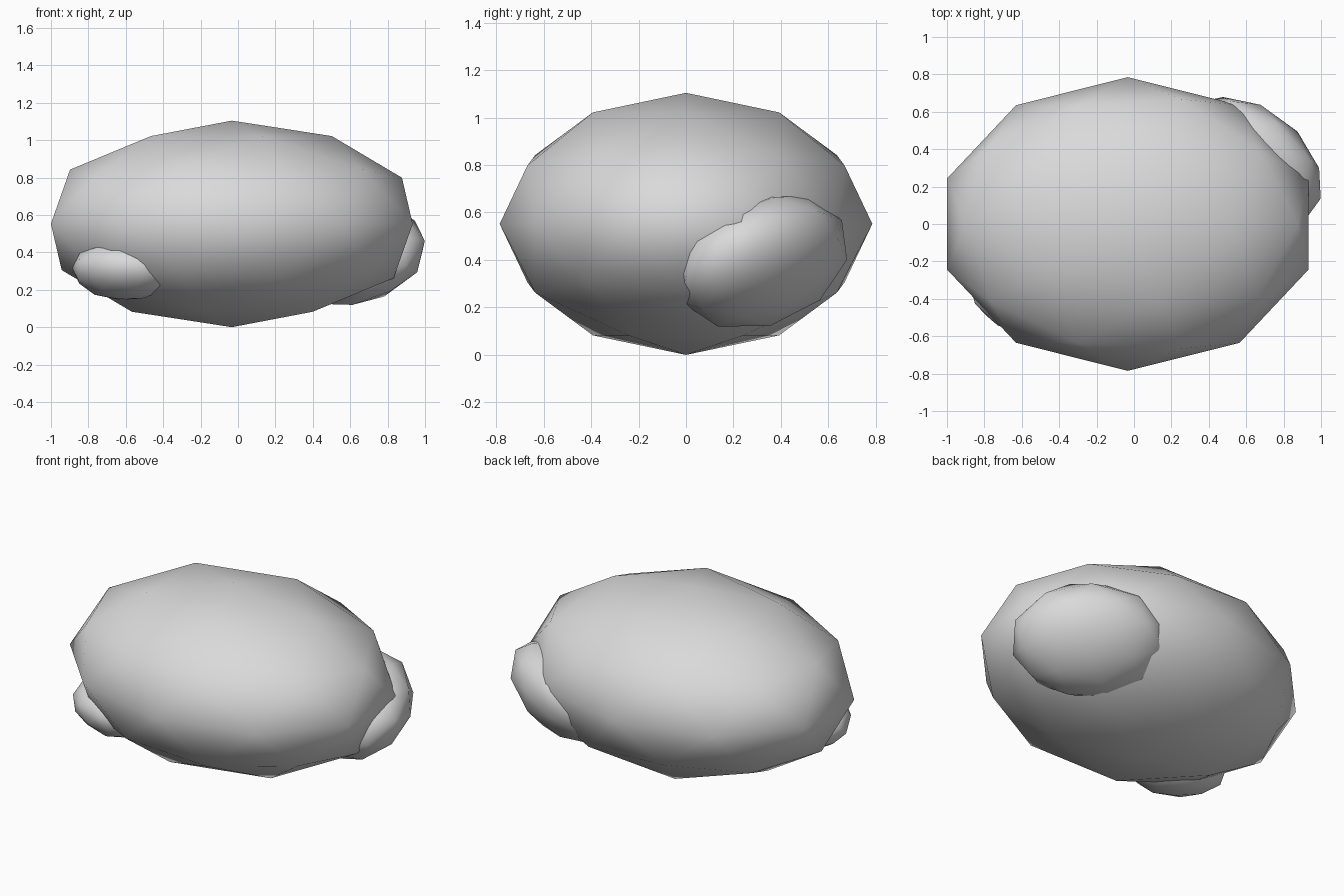
import bpy
from math import radians

cube = bpy.data.objects.get("Cube")
if cube:
    bpy.data.objects.remove(cube, do_unlink=True)

# Plain stone grey
stone = bpy.data.materials.new("stone_grey")
stone.use_nodes = True
grey = (0.7, 0.7, 0.7, 1)
stone.diffuse_color = grey
bsdf = next(n for n in stone.node_tree.nodes if n.type == 'BSDF_PRINCIPLED')
bsdf.inputs["Base Color"].default_value = grey

PROPORTIONS = (1.017, 0.785, 0.552)


def boulder(name, centre, size, tilt=0, turn=0):
    """A flattened low-poly stone; all stones share the same proportions."""
    bpy.ops.mesh.primitive_ico_sphere_add(subdivisions=2, radius=1, location=centre)
    ob = bpy.context.object
    ob.name = name
    ob.scale = [size * p for p in PROPORTIONS]
    ob.rotation_euler = (radians(tilt), 0, radians(turn))
    ob.data.materials.append(stone)
    bpy.ops.object.shade_smooth()
    return ob


# Main stone with two smaller ones pushed into its lower sides
boulder("main_boulder", (-0.033, 0, 0.552), 1)
boulder("back_left_boulder", (0.6, 0.32, 0.395), 0.445, tilt=38, turn=-36)
boulder("front_right_boulder", (-0.62, -0.36, 0.3), 0.28, tilt=-15, turn=-30)
